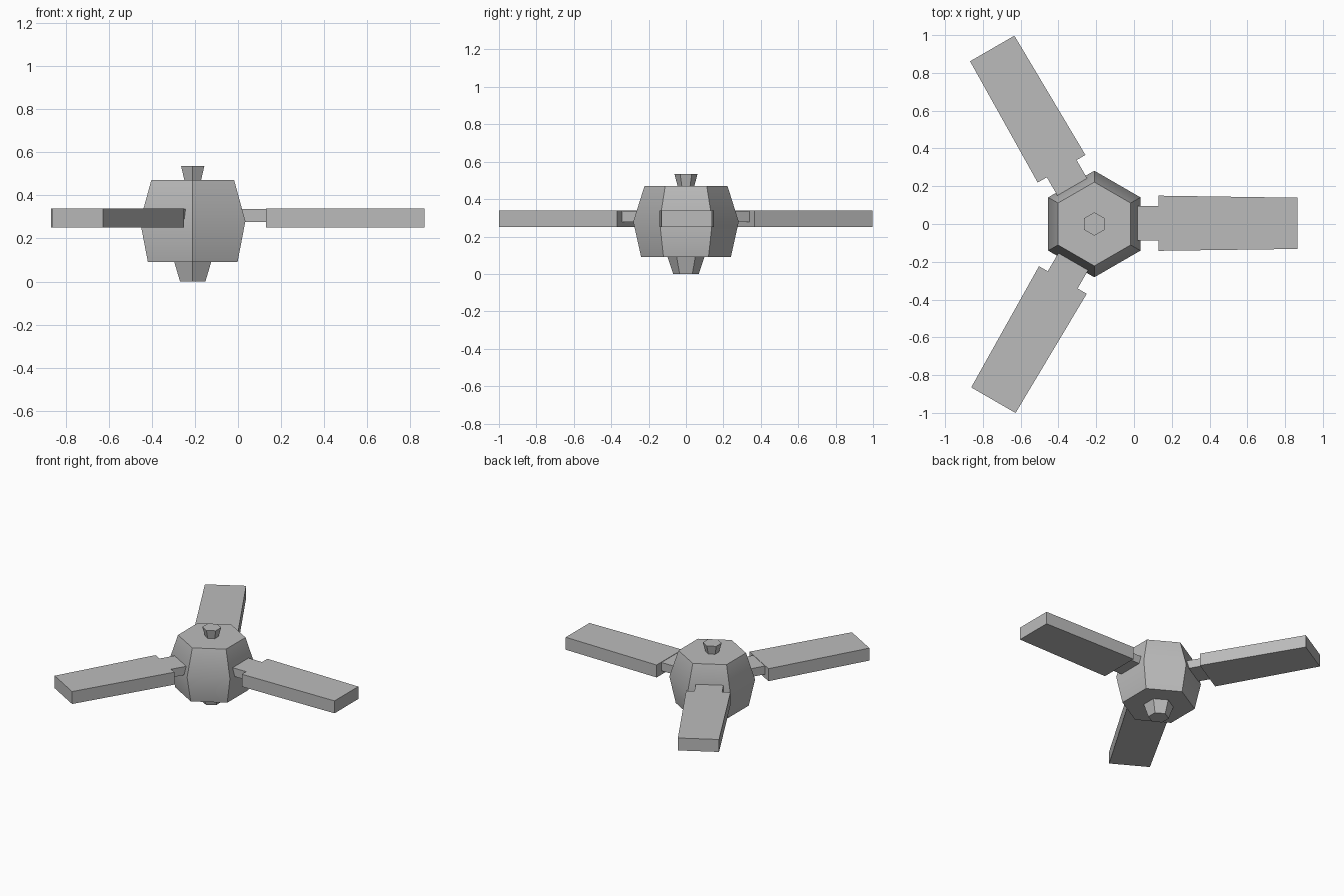
import bpy
import bmesh
from math import cos, sin, radians
from mathutils import Matrix, Vector

HUB = Vector((-0.21, 0, 0))

cube = bpy.data.objects.get("Cube")
if cube:
    bpy.data.objects.remove(cube, do_unlink=True)

grey = bpy.data.materials.new("plain grey")
grey.use_nodes = True
colour = (0.5, 0.5, 0.5, 1)
grey.diffuse_color = colour
grey.node_tree.nodes["Principled BSDF"].inputs["Base Color"].default_value = colour


def finish(name, bm):
    bmesh.ops.recalc_face_normals(bm, faces=bm.faces)
    mesh = bpy.data.meshes.new(name)
    bm.to_mesh(mesh)
    bm.free()
    mesh.materials.append(grey)
    obj = bpy.data.objects.new(name, mesh)
    bpy.context.collection.objects.link(obj)
    return obj


def hex_solid(name, profile):
    """Six-sided solid through (radius, height) rings, closed at both ends."""
    bm = bmesh.new()
    angles = [radians(30 + 60 * i) for i in range(6)]
    rings = [[bm.verts.new(HUB + Vector((r * cos(a), r * sin(a), z))) for a in angles]
             for r, z in profile]
    for low, high in zip(rings, rings[1:]):
        for i in range(6):
            j = (i + 1) % 6
            bm.faces.new((low[i], low[j], high[j], high[i]))
    bm.faces.new(rings[0])
    bm.faces.new(rings[-1])
    return finish(name, bm)


def slab(name, outline, bottom, top, turn):
    """Flat plan outline, extruded upward and turned about the hub."""
    bm = bmesh.new()
    face = bm.faces.new([bm.verts.new((x, y, bottom)) for x, y in outline])
    raised = bmesh.ops.extrude_face_region(bm, geom=[face])["geom"]
    for v in raised:
        if isinstance(v, bmesh.types.BMVert):
            v.co.z = top
    bm.transform(Matrix.Translation(HUB) @ Matrix.Rotation(radians(turn), 4, "Z"))
    return finish(name, bm)


# Motor body and its end knobs
hub = hex_solid("motor_hub", [(0.24, 0.09), (0.282, 0.28), (0.222, 0.47)])
hex_solid("top_mount", [(0.042, 0.46), (0.062, 0.535)])
hex_solid("bottom_cap", [(0.068, 0), (0.102, 0.1)])

# Soften only the shallow bend around the middle of the hub
bpy.ops.object.select_all(action="DESELECT")
hub.select_set(True)
bpy.context.view_layer.objects.active = hub
bpy.ops.object.shade_smooth_by_angle(angle=radians(35))

# Three blades, each on a narrow arm
arm_plan = [(0.2, -0.088), (0.36, -0.088), (0.36, 0.094), (0.2, 0.094)]
blade_plan = [(0.34, -0.142), (1.075, -0.132), (1.075, 0.139), (0.34, 0.15)]
for number, turn in enumerate((0, 120, 240), 1):
    slab(f"blade_arm_{number}", arm_plan, 0.277, 0.337, turn)
    slab(f"blade_{number}", blade_plan, 0.25, 0.34, turn)
